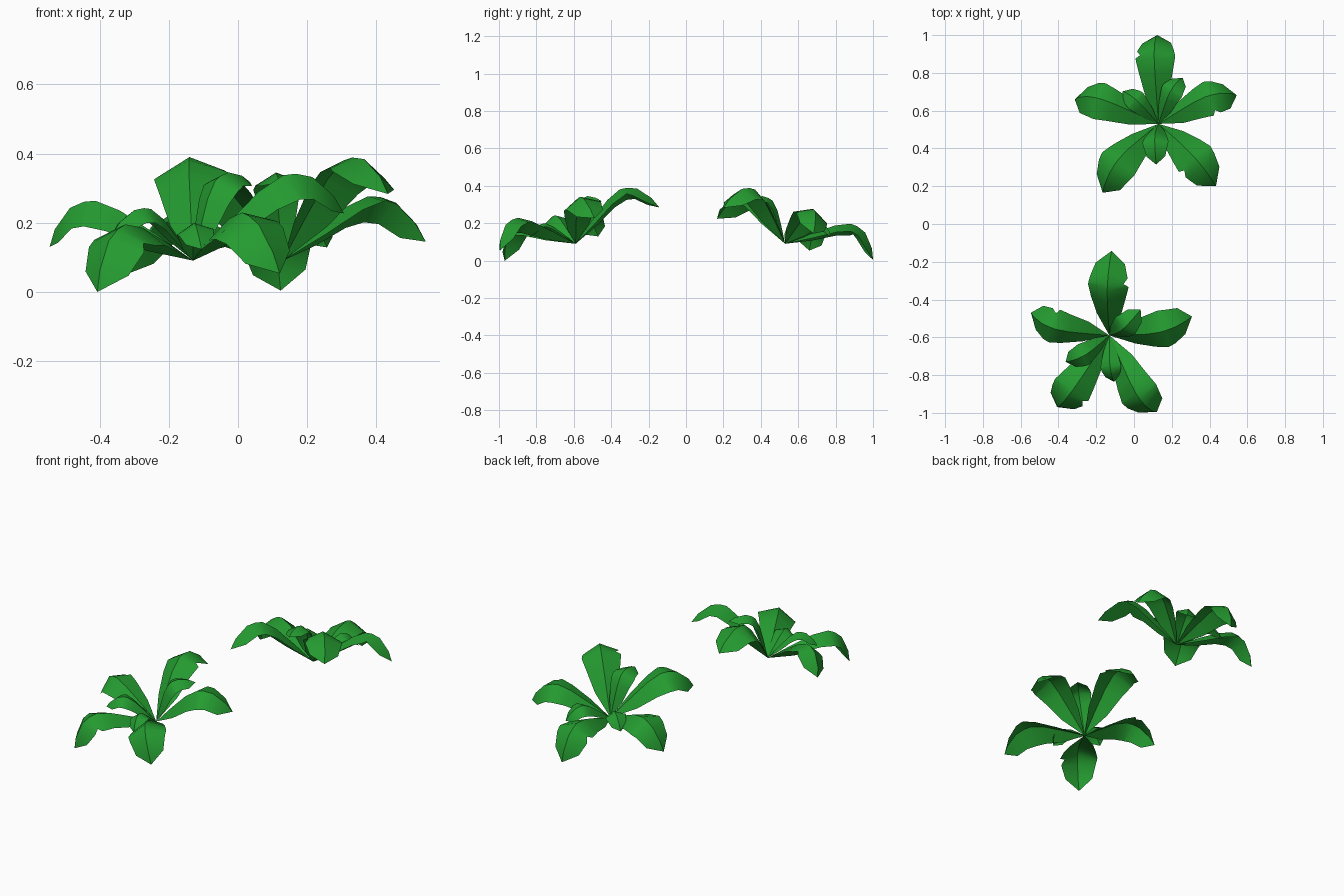
import bpy
import bmesh
from math import radians, cos, sin
from mathutils import Matrix, Vector

old = bpy.data.objects.get("Cube")
if old:
    bpy.data.objects.remove(old)

# Leaf green
green = bpy.data.materials.new("leaf_green")
green.use_nodes = True
colour = (0.018, 0.33, 0.03, 1)
green.diffuse_color = colour
green.node_tree.nodes["Principled BSDF"].inputs["Base Color"].default_value = colour

# Midrib of one leaf: reach, height, half width
RIB = [(0, 0, 0), (0.12, 0.095, 0.064), (0.23, 0.175, 0.093), (0.31, 0.21, 0.108),
       (0.35, 0.207, 0.107), (0.40, 0.187, 0.1), (0.46, 0.115, 0.078), (0.485, 0.055, 0)]
FOLD = 0.5        # how far the edges hang below the midrib
NOTCH_RING = 4    # ring where a torn edge is nicked


def add_leaf(name, matrix, notch=0):
    """A roof-folded, arching leaf; notch is +1 (left), -1 (right) or 0."""
    bm = bmesh.new()
    rings = []
    for i, (r, z, w) in enumerate(RIB):
        before, after = RIB[max(i - 1, 0)], RIB[min(i + 1, len(RIB) - 1)]
        along = Vector((after[0] - before[0], 0, after[1] - before[1])).normalized()
        normal = Vector((-along.z, 0, along.x))
        ring = []
        for side in (1, 0, -1):
            width = w * (0.76 if i == NOTCH_RING and side and side == notch else 1)
            point = Vector((r, side * width, z)) - normal * abs(side) * width * FOLD
            ring.append(bm.verts.new(point))
        rings.append(ring)
    for a, b in zip(rings, rings[1:]):
        for k in (0, 1):
            bm.faces.new((a[k], a[k + 1], b[k + 1], b[k]))
    bmesh.ops.remove_doubles(bm, verts=bm.verts, dist=0.0005)
    bm.transform(matrix)
    mesh = bpy.data.meshes.new(name)
    bm.to_mesh(mesh)
    bm.free()
    mesh.materials.append(green)
    leaf = bpy.data.objects.new(name, mesh)
    bpy.context.collection.objects.link(leaf)
    bpy.ops.object.select_all(action="DESELECT")
    leaf.select_set(True)
    bpy.context.view_layer.objects.active = leaf
    bpy.ops.object.shade_smooth_by_angle(angle=radians(35))


def add_plant(name, centre, raised, outer, inner):
    """A tilted rosette of long outer leaves and short, steeper inner ones."""
    axis = Vector((sin(radians(raised)), -cos(radians(raised)), 0))
    base = Matrix.Translation(centre) @ Matrix.Rotation(radians(18), 4, axis)
    for i, (turn, size, notch) in enumerate(outer):
        spin = Matrix.Rotation(radians(turn), 4, "Z")
        add_leaf(f"{name}_outer_leaf_{i + 1}", base @ spin @ Matrix.Scale(size, 4), notch)
    for i, (turn, size, lift) in enumerate(inner):
        spin = Matrix.Rotation(radians(turn), 4, "Z")
        pitch = Matrix.Rotation(radians(-lift), 4, "Y")
        add_leaf(f"{name}_inner_leaf_{i + 1}", base @ spin @ pitch @ Matrix.Scale(size, 4))


# Two plants leaning away from each other
add_plant("front_plant", (-0.13, -0.59, 0.09), 69,
          [(87, 1, -1), (16, 0.96, 0), (162, 0.89, -1), (-58, 0.98, 0), (-126, 0.98, 1)],
          [(46, 0.64, 24), (-82, 0.51, 17), (206, 0.58, 24)])
add_plant("back_plant", (0.13, 0.53, 0.09), -69,
          [(91, 0.98, 1), (18, 0.91, -1), (164, 0.95, 0), (-49, 1, -1), (-126, 1, 0)],
          [(59, 0.57, 13), (140, 0.53, 17), (-88, 0.64, 23)])
